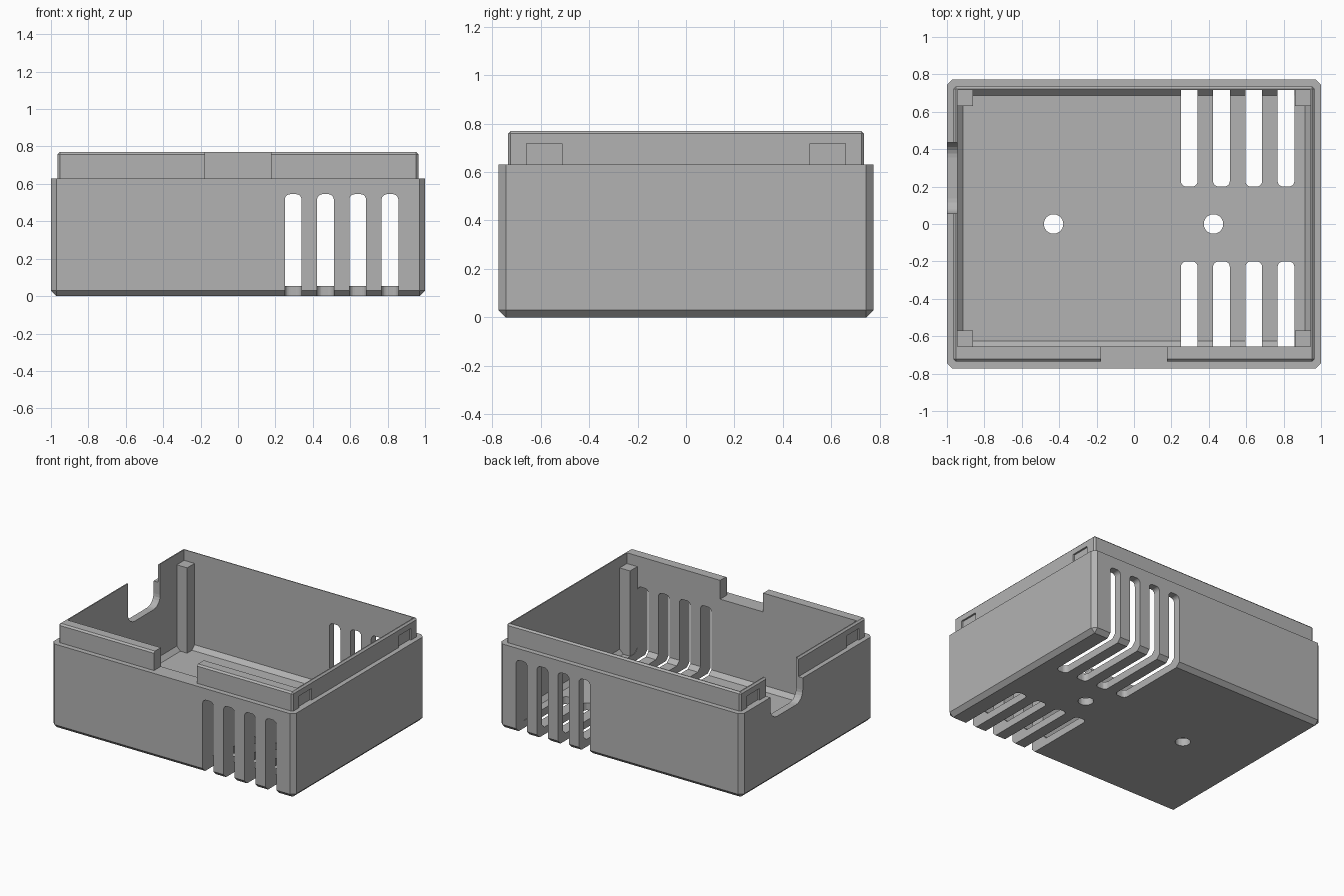
import bpy
import bmesh
from mathutils import Vector

if "Cube" in bpy.data.objects:
    bpy.data.objects.remove(bpy.data.objects["Cube"], do_unlink=True)

# Single matte grey plastic
GREY = (0.45, 0.45, 0.45, 1)
plastic = bpy.data.materials.new("grey plastic")
plastic.use_nodes = True
plastic.diffuse_color = GREY
plastic.node_tree.nodes["Principled BSDF"].inputs["Base Color"].default_value = GREY


def add_object(name, bm):
    bmesh.ops.recalc_face_normals(bm, faces=bm.faces[:])
    mesh = bpy.data.meshes.new(name)
    bm.to_mesh(mesh)
    bm.free()
    mesh.materials.append(plastic)
    obj = bpy.data.objects.new(name, mesh)
    bpy.context.collection.objects.link(obj)
    return obj


def box(name, low, high, bevel=0, pick=None, segments=1):
    """Box between two corners; pick(middle, direction) selects edges to bevel."""
    low, high = Vector(low), Vector(high)
    bm = bmesh.new()
    bmesh.ops.create_cube(bm, size=1)
    for v in bm.verts:
        v.co = Vector(l + (h - l) * (c + 0.5) for l, h, c in zip(low, high, v.co))
    if pick:
        edges = []
        for e in bm.edges:
            a, b = (v.co for v in e.verts)
            if pick((a + b) / 2, (b - a).normalized()):
                edges.append(e)
        bmesh.ops.bevel(bm, geom=edges, offset=bevel, segments=segments,
                        profile=0.5, affect='EDGES')
    return add_object(name, bm)


def cylinder(name, x, y, radius):
    bm = bmesh.new()
    bmesh.ops.create_cone(bm, cap_ends=True, segments=32, radius1=radius,
                          radius2=radius, depth=0.4)
    bmesh.ops.translate(bm, verts=bm.verts[:], vec=(x, y, 0))
    return add_object(name, bm)


def cut(target, cutter):
    cutter.hide_render = True
    mod = target.modifiers.new("cut", 'BOOLEAN')
    mod.operation = 'DIFFERENCE'
    mod.solver = 'EXACT'
    mod.object = cutter
    bpy.context.view_layer.objects.active = target
    bpy.ops.object.modifier_apply(modifier=mod.name)
    bpy.data.objects.remove(cutter, do_unlink=True)


RIM, TOP, FLOOR = 0.63, 0.77, 0.055
INNER_X, INNER_FRONT, INNER_BACK = 0.945, -0.655, 0.717

# Lower tray with chamfered corners and underside
tray = box("tray", (-1, -0.773, 0), (1, 0.773, RIM), 0.03,
           lambda m, d: abs(d.z) > 0.9 or m.z < 0.01)
cut(tray, box("cavity", (-INNER_X, INNER_FRONT, FLOOR), (INNER_X, INNER_BACK, 1),
              0.03, lambda m, d: m.z < 0.1))

# Stepped-in lip around the opening
lip = box("lip", (-0.965, -0.735, RIM), (0.965, 0.735, TOP), 0.012,
          lambda m, d: abs(d.z) > 0.9 or m.z > 0.75)
cut(lip, box("opening", (-INNER_X, INNER_FRONT, 0.5), (INNER_X, INNER_BACK, 1)))
cut(lip, box("front_gap", (-0.177, -1, 0.5), (0.177, -0.5, 1)))

# Snap pockets on both sides of the lip
for side in (-1, 1):
    for y in (-0.585, 0.585):
        xs = sorted((side * 0.952, side * 1.1))
        cut(lip, box("pocket", (xs[0], y - 0.073, 0.5), (xs[1], y + 0.073, 0.717)))

# Cable notch with rounded lower corners in the right wall
for part in (tray, lip):
    cut(part, box("cable_notch", (-1.2, 0.055, 0.46), (-0.9, 0.435, 1.2), 0.08,
                  lambda m, d: abs(d.x) > 0.9 and m.z < 0.6, 6))

# Vent slots running from the floor up the front and back walls
for i in range(4):
    x = 0.295 + i * 0.1725
    for side in (-1, 1):
        ys = sorted((side * 0.2, side * 1.1))
        cut(tray, box("vent", (x - 0.045, ys[0], -0.2), (x + 0.045, ys[1], 0.545), 0.03,
                      lambda m, d: (abs(d.z) > 0.9 and abs(m.y) < 0.3)
                      or (abs(d.y) > 0.9 and m.z > 0.5), 5))

# Screw holes in the floor
for x in (-0.43, 0.425):
    cut(tray, cylinder("screw_hole", x, 0, 0.052))

# Corner posts, set slightly into walls and floor
for side, label in ((-1, "right"), (1, "left")):
    xs = sorted((side * 0.86, side * 0.949))
    box("front_%s_post" % label, (xs[0], INNER_FRONT - 0.004, 0.04), (xs[1], -0.57, 0.69))
    box("back_%s_post" % label, (xs[0], 0.63, 0.04), (xs[1], INNER_BACK + 0.004, 0.69))
